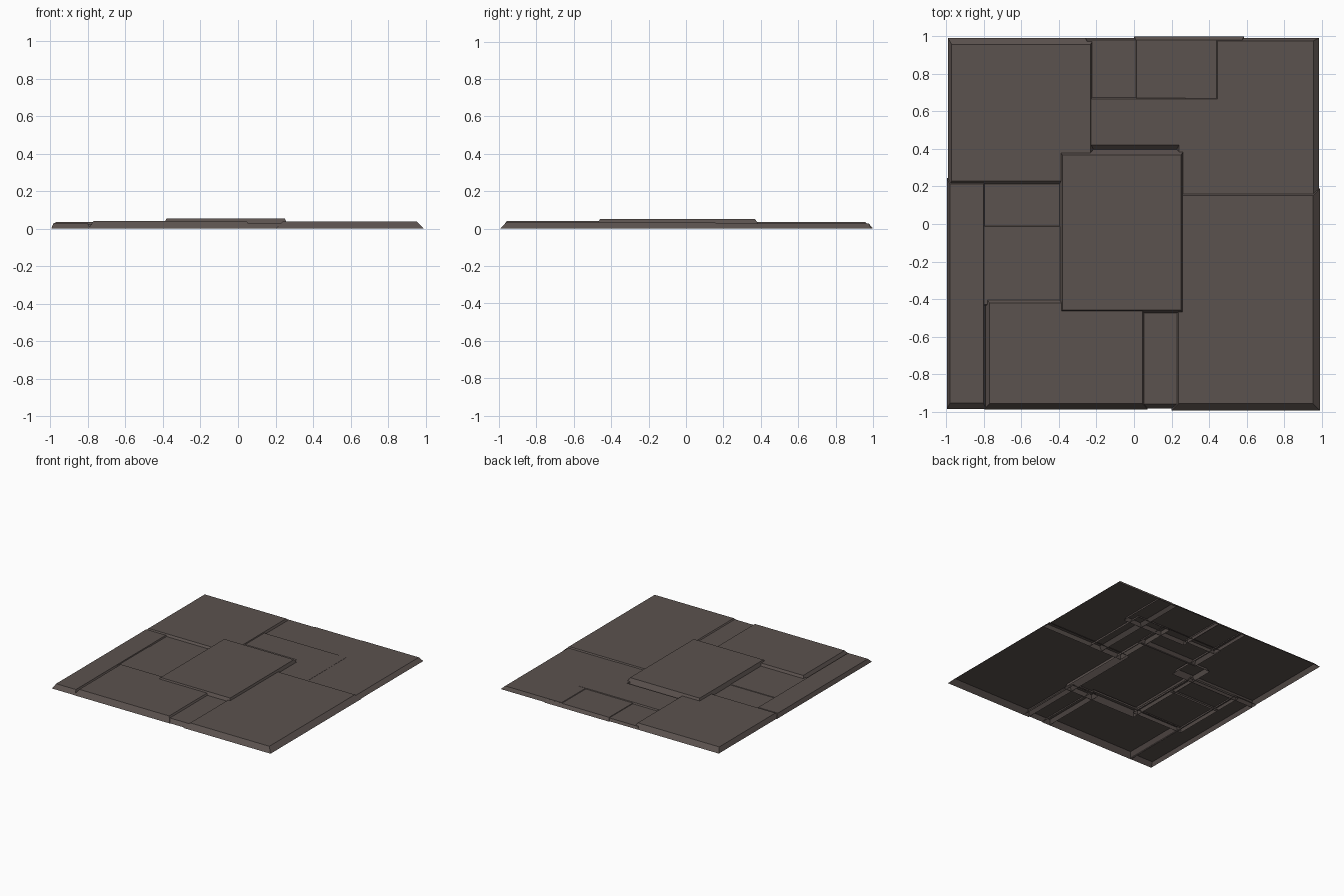
import bpy, bmesh

if "Cube" in bpy.data.objects:
    bpy.data.objects.remove(bpy.data.objects["Cube"])

stone = bpy.data.materials.new("dark brown grey")
stone.diffuse_color = (0.105, 0.084, 0.077, 1)
stone.use_nodes = True
stone.node_tree.nodes["Principled BSDF"].inputs["Base Color"].default_value = stone.diffuse_color


def plate(name, x0, x1, y0, y1, h, bx, by):
    """Open-bottomed slab: flat top (x0..x1, y0..y1) at height h,
    with sloping walls flaring out by bx / by down to z = 0."""
    bm = bmesh.new()
    top = [bm.verts.new((x, y, h)) for x, y in
           ((x0, y0), (x1, y0), (x1, y1), (x0, y1))]
    foot = [bm.verts.new((x, y, 0)) for x, y in
            ((x0 - bx, y0 - by), (x1 + bx, y0 - by),
             (x1 + bx, y1 + by), (x0 - bx, y1 + by))]
    bm.faces.new(top)
    for i in range(4):
        j = (i + 1) % 4
        bm.faces.new((foot[i], foot[j], top[j], top[i]))
    me = bpy.data.meshes.new(name)
    bm.to_mesh(me)
    bm.free()
    me.materials.append(stone)
    ob = bpy.data.objects.new(name, me)
    bpy.context.collection.objects.link(ob)


# name, top rectangle x0 x1 y0 y1, height, wall flare in x and y
plates = [
    ("centre_slab", -0.382, 0.25, -0.458, 0.368, 0.053, 0.025, 0.035),
    ("back_left_slab", -0.972, -0.232, 0.228, 0.957, 0.036, 0.02, 0.035),
    ("back_strip_left", -0.25, 0.02, 0.64, 0.98, 0.020, 0.01, 0.012),
    ("back_strip_right", 0.012, 0.575, 0.60, 0.98, 0.024, 0.012, 0.02),
    ("back_right_slab", 0.445, 0.957, 0.13, 0.977, 0.028, 0.03, 0.015),
    ("inner_back_slab", -0.25, 0.27, 0.42, 0.667, 0.029, 0.02, 0.028),
    ("inner_right_slab", 0.24, 0.517, 0.13, 0.667, 0.029, 0.015, 0.02),
    ("front_right_slab", 0.237, 0.955, -0.958, 0.152, 0.037, 0.037, 0.037),
    ("front_small_slab", 0.02, 0.23, -0.96, -0.44, 0.029, 0.02, 0.025),
    ("front_left_slab", -0.77, 0.045, -0.957, -0.42, 0.042, 0.028, 0.032),
    ("left_strip", -0.982, -0.803, -0.955, 0.212, 0.031, 0.015, 0.032),
    ("inner_left_slab_back", -0.82, -0.37, -0.01, 0.22, 0.021, 0.01, 0.01),
    ("inner_left_slab_front", -0.82, -0.37, -0.43, -0.013, 0.024, 0.01, 0.012),
]
for p in plates:
    plate(*p)
